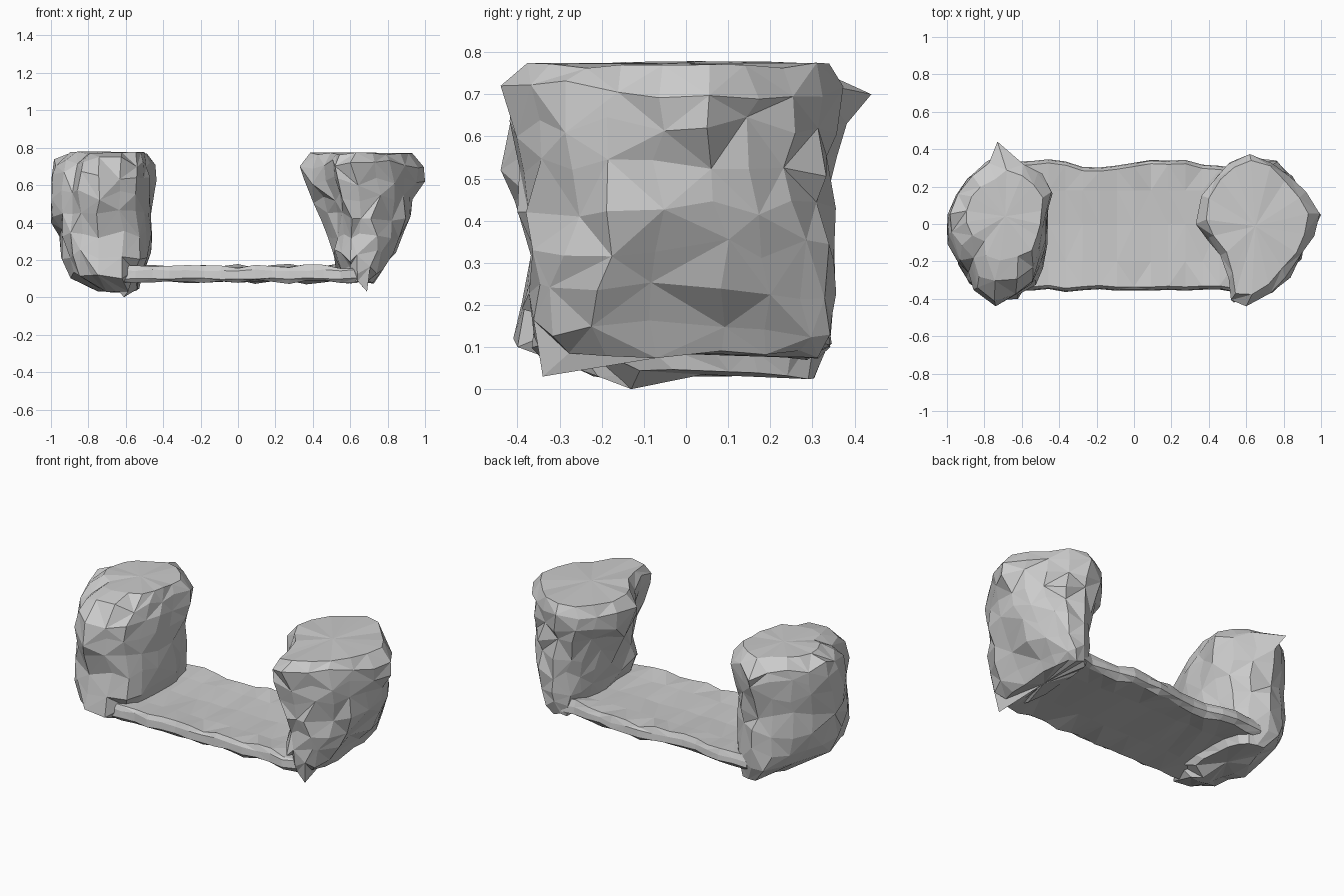
import bpy, bmesh, math, random
from mathutils import Vector

if "Cube" in bpy.data.objects:
    bpy.data.objects.remove(bpy.data.objects["Cube"])

random.seed(7)


def finish(bm, name):
    bmesh.ops.triangulate(bm, faces=bm.faces[:])
    bmesh.ops.recalc_face_normals(bm, faces=bm.faces[:])
    me = bpy.data.meshes.new(name)
    bm.to_mesh(me)
    bm.free()
    ob = bpy.data.objects.new(name, me)
    bpy.context.collection.objects.link(ob)
    return ob


def resample(pts, n):
    # Evenly spaced points along a closed outline
    pts = [Vector(p) for p in pts]
    lens = [(pts[(i + 1) % len(pts)] - p).length for i, p in enumerate(pts)]
    out = []
    for k in range(n):
        d, i = sum(lens) * k / n, 0
        while d > lens[i]:
            d -= lens[i]
            i += 1
        out.append(pts[i].lerp(pts[(i + 1) % len(pts)], d / lens[i]))
    return out


def unit_box(pts):
    # Scale an outline to the range 0..1 on both axes
    xs, ys = [p.x for p in pts], [p.y for p in pts]
    return [((p.x - min(xs)) / (max(xs) - min(xs)),
             (p.y - min(ys)) / (max(ys) - min(ys))) for p in pts]


def rock(name, outline, levels, chips, n=18):
    top = unit_box(resample(outline, n))
    bm = bmesh.new()
    rings = []
    last = len(levels) - 1
    for k, (z, x0, x1, y0, y1) in enumerate(levels):
        blend = min(1, max(0, (0.62 - z) / 0.4))
        ring = []
        for u, v in top:
            # Lower rings become rounded boxes
            a = math.atan2(v - 0.5, u - 0.5)
            c, s = math.cos(a), math.sin(a)
            bu = 0.5 + 0.5 * math.copysign(abs(c) ** 0.75, c)
            bv = 0.5 + 0.5 * math.copysign(abs(s) ** 0.75, s)
            u, v = u + (bu - u) * blend, v + (bv - v) * blend
            j = 0.018 if 0 < k < last else 0.008
            ring.append(bm.verts.new((x0 + (x1 - x0) * u + random.uniform(-j, j),
                                      y0 + (y1 - y0) * v + random.uniform(-j, j),
                                      z + random.uniform(-j, j) * (1.5 if k < last else 1))))
        rings.append(ring)
    # Side facets with alternating diagonals
    for k, (a, b) in enumerate(zip(rings, rings[1:])):
        for i in range(n):
            h = (i + 1) % n
            if (i + k) % 2:
                bm.faces.new((a[i], a[h], b[h]))
                bm.faces.new((a[i], b[h], b[i]))
            else:
                bm.faces.new((a[i], a[h], b[i]))
                bm.faces.new((a[h], b[h], b[i]))
    # Slightly uneven top and bottom caps
    for ring, dz in ((rings[0], 0.0), (rings[-1], 0.005)):
        mid = sum((v.co for v in ring), Vector()) / n
        c = bm.verts.new(mid + Vector((0, 0, dz)))
        for i in range(n):
            bm.faces.new((ring[i], ring[(i + 1) % n], c))
    # Chipped points pulled to given positions
    for p in chips:
        p = Vector(p)
        v = min(bm.verts, key=lambda w: (w.co - p).length)
        v.co = p
    return finish(bm, name)


# Left rock, with a sloping front brow and a keel-like foot
rock("left_rock",
     [(-.44, .18), (-.53, .32), (-.6, .37), (-.73, .44), (-.81, .33), (-.87, .31),
      (-.95, .2), (-.99, .07), (-1, -.03), (-.95, -.2), (-.87, -.21), (-.85, -.36),
      (-.8, -.43), (-.72, -.44), (-.6, -.38), (-.53, -.33), (-.48, -.13), (-.46, 0)],
     [(.035, -.74, -.53, -.22, .31), (.12, -.88, -.50, -.38, .34),
      (.23, -.93, -.48, -.39, .34), (.34, -.96, -.47, -.38, .34),
      (.45, -.985, -.46, -.39, .34), (.55, -.985, -.455, -.42, .36),
      (.65, -.98, -.44, -.40, .39), (.725, -.97, -.45, -.32, .37),
      (.772, -.90, -.48, -.20, .29)],
     [(-.61, -.13, 0), (-.73, .44, .70), (-1, -.02, .40),
      (-.62, -.40, .10), (-.75, -.41, .12), (-.74, -.44, .52)])

# Right rock, flaring upward
rock("right_rock",
     [(1, .06), (.9, .2), (.75, .35), (.64, .38), (.5, .34), (.42, .25),
      (.37, .15), (.33, 0), (.4, -.08), (.51, -.22), (.53, -.43), (.63, -.43),
      (.75, -.36), (.9, -.2), (.98, -.04)],
     [(.085, .57, .72, -.34, .32), (.15, .54, .77, -.37, .34),
      (.23, .51, .83, -.37, .34), (.33, .49, .88, -.37, .35),
      (.43, .46, .92, -.37, .34), (.53, .41, .95, -.40, .35),
      (.62, .35, .98, -.42, .36), (.71, .34, .98, -.42, .37),
      (.768, .38, .94, -.38, .34)],
     [(.69, -.34, .03), (.60, -.39, .19), (.60, -.44, .72), (1, .05, .62),
      (.33, 0, .70), (.61, -.40, .42), (.71, -.38, .42)])

# Slab: swept cross-section with wavy long edges
bm = bmesh.new()
rings = []
steps = 14
for i in range(steps + 1):
    x = -0.64 + 1.28 * i / steps
    back = .325 + .02 * math.sin(x * 9) + random.uniform(-.01, .01)
    front = -.355 + random.uniform(-.012, .012)
    w = random.uniform(-.012, .012)
    prof = [(front + .02, .082 + w), (front, .10), (front + .005, .145), (front + .02, .168 + w),
            (-.2, .16), (0, .155), (.18, .16),
            (back - .02, .17 - w), (back - .005, .14), (back, .105), (back - .03, .082 - w),
            (.15, .088), (-.15, .088)]
    rings.append([bm.verts.new((x, y, z + random.uniform(-.005, .005))) for y, z in prof])
m = len(rings[0])
for a, b in zip(rings, rings[1:]):
    for i in range(m):
        bm.faces.new((a[i], a[(i + 1) % m], b[(i + 1) % m], b[i]))
bm.faces.new(rings[0])
bm.faces.new(rings[-1])
finish(bm, "slab")
